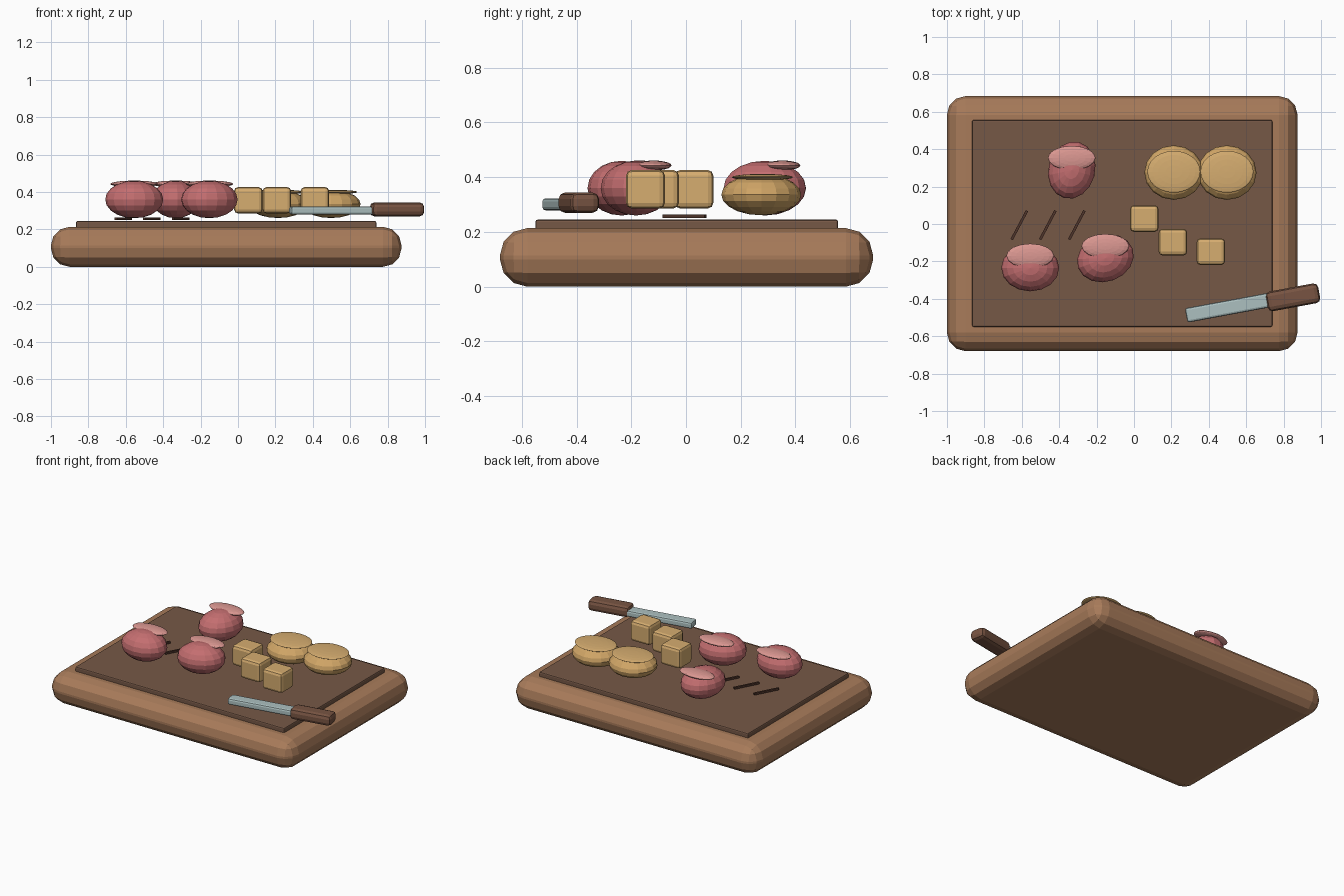
import bpy, math

if "Cube" in bpy.data.objects:
    bpy.data.objects.remove(bpy.data.objects["Cube"])


def mat(name, r, g, b):
    lin = [((c / 255 + 0.055) / 1.055) ** 2.4 for c in (r, g, b)]
    m = bpy.data.materials.new(name)
    m.diffuse_color = (*lin, 1)
    m.use_nodes = True
    m.node_tree.nodes["Principled BSDF"].inputs["Base Color"].default_value = m.diffuse_color
    return m


WOOD = mat("light wood", 168, 123, 90)
INLAY = mat("brown wood", 118, 88, 70)
GROOVE = mat("dark groove", 78, 52, 42)
MEAT = mat("red meat", 196, 110, 112)
FAT = mat("pale pink", 220, 152, 146)
BREAD = mat("golden crust", 208, 165, 102)
CHEESE = mat("pale gold", 214, 173, 112)
STEEL = mat("steel", 172, 192, 192)
HANDLE = mat("handle wood", 120, 84, 66)


def finish(o, name, m, angle):
    o.name = name
    o.rotation_euler.z = math.radians(angle)
    o.data.materials.append(m)
    return o


def box(name, loc, size, m, bevel=0, segments=2, angle=0):
    bpy.ops.mesh.primitive_cube_add(size=1, location=loc)
    o = bpy.context.object
    for v in o.data.vertices:
        v.co = [c * s for c, s in zip(v.co, size)]
    if bevel:
        b = o.modifiers.new("Bevel", 'BEVEL')
        b.width, b.segments = bevel, segments
    return finish(o, name, m, angle)


def ball(name, loc, radii, m, angle=0, segments=16, rings=10):
    bpy.ops.mesh.primitive_uv_sphere_add(segments=segments, ring_count=rings, radius=1, location=loc)
    o = bpy.context.object
    for v in o.data.vertices:
        v.co = [c * s for c, s in zip(v.co, radii)]
    return finish(o, name, m, angle)


# Board and its raised centre panel
box("board", (-0.063, 0.002, 0.107), (1.875, 1.364, 0.214), WOOD, 0.1, 3)
box("board_panel", (-0.063, 0.003, 0.225), (1.605, 1.106, 0.04), INLAY, 0.008, 2)

# Three cuts of meat, each with a flat pale cap towards the back
for i, (x, y, a) in enumerate([(-0.555, -0.235, 0), (-0.153, -0.183, 20), (-0.333, 0.288, 75)]):
    ball(f"meat_{i}", (x, y, 0.36), (0.155, 0.125, 0.1), MEAT, a)
    ball(f"meat_cap_{i}", (x, y + 0.065, 0.443), (0.128, 0.065, 0.018), FAT)

# Two bread rolls with flat tops
for i, x in enumerate((0.213, 0.497)):
    ball(f"roll_{i}", (x, 0.275, 0.336), (0.158, 0.146, 0.075), BREAD)
    ball(f"roll_top_{i}", (x, 0.279, 0.4), (0.142, 0.112, 0.012), CHEESE, segments=24)

# Cheese cubes
for i, (x, y) in enumerate([(0.055, 0.029), (0.208, -0.097), (0.411, -0.148)]):
    box(f"cheese_cube_{i}", (x, y, 0.356), (0.152, 0.142, 0.14), CHEESE, 0.02, 2)

# Slanted knife marks
for i, x in enumerate((-0.613, -0.461, -0.306)):
    box(f"cut_mark_{i}", (x, -0.006, 0.257), (0.175, 0.014, 0.013), GROOVE, angle=62)

# Knife lying across the front right corner
box("knife_blade", (0.505, -0.447, 0.301), (0.46, 0.078, 0.044), STEEL, 0.012, 2, 10.5)
box("knife_handle", (0.85, -0.392, 0.307), (0.285, 0.107, 0.075), HANDLE, 0.025, 2, 10.5)
